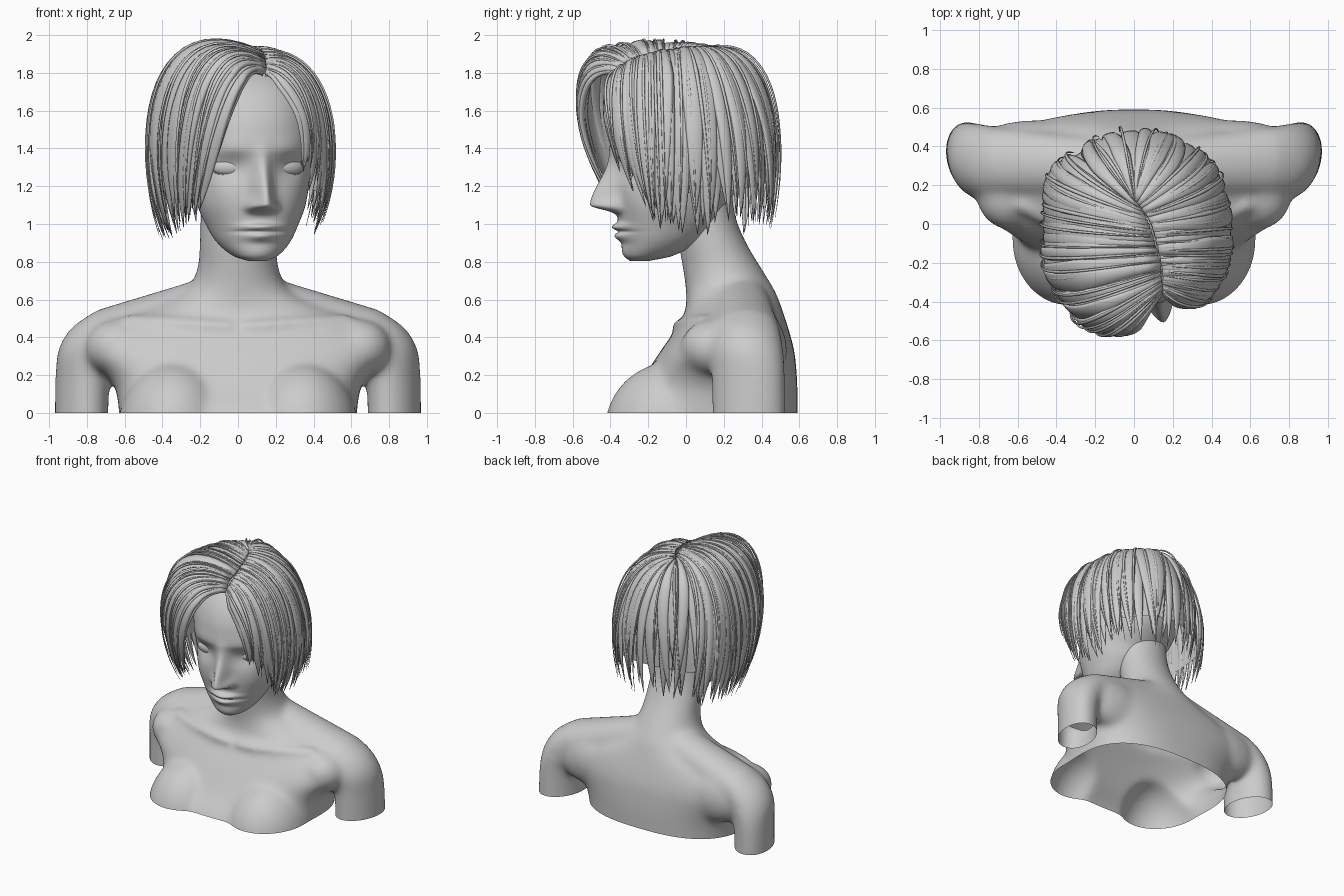
import bpy, bmesh, math, random
from mathutils import Vector, Matrix

if "Cube" in bpy.data.objects:
    bpy.data.objects.remove(bpy.data.objects["Cube"])

random.seed(4)
grey = bpy.data.materials.new("plain_grey")
grey.diffuse_color = (0.6, 0.6, 0.6, 1)
grey.use_nodes = True
grey.node_tree.nodes["Principled BSDF"].inputs["Base Color"].default_value = grey.diffuse_color


def interp(rows, k):
    """Smooth interpolation of table rows keyed by their first column."""
    i = 0
    while i < len(rows) - 2 and k > rows[i + 1][0]:
        i += 1
    a, b = rows[i], rows[i + 1]
    p, n = rows[max(i - 1, 0)], rows[min(i + 2, len(rows) - 1)]
    h = b[0] - a[0]
    s = min(max((k - a[0]) / h, 0), 1)
    out = []
    for j in range(1, len(a)):
        ma = (b[j] - p[j]) / (b[0] - p[0]) * h
        mb = (n[j] - a[j]) / (n[0] - a[0]) * h
        out.append((2*s**3 - 3*s*s + 1) * a[j] + (s**3 - 2*s*s + s) * ma
                   + (3*s*s - 2*s**3) * b[j] + (s**3 - s*s) * mb)
    return out


def ring(cx, cy, rx, ry, z, n=64, power=2.0, tilt=0.0):
    pts = []
    for i in range(n):
        a = 2 * math.pi * i / n
        c, s = math.cos(a), math.sin(a)
        x = rx * math.copysign(abs(c) ** (2 / power), c)
        y = ry * math.copysign(abs(s) ** (2 / power), s)
        pts.append(Vector((cx + x * math.cos(tilt) - y * math.sin(tilt),
                           cy + x * math.sin(tilt) + y * math.cos(tilt), z)))
    return pts


def loft(bm, rings, closed=True, caps=True):
    vs = [[bm.verts.new(p) for p in r] for r in rings]
    n = len(vs[0])
    for a, b in zip(vs, vs[1:]):
        for i in range(n if closed else n - 1):
            j = (i + 1) % n
            bm.faces.new((a[i], a[j], b[j], b[i]))
    if caps:
        bm.faces.new(vs[0][::-1])
        bm.faces.new(vs[-1])


def ball(bm, centre, radii):
    bmesh.ops.create_uvsphere(bm, u_segments=32, v_segments=20, radius=1,
                              matrix=Matrix.Translation(centre) @ Matrix.Diagonal((*radii, 1)))


def finish(bm, name):
    bmesh.ops.recalc_face_normals(bm, faces=bm.faces)
    for f in bm.faces:
        f.smooth = True
    me = bpy.data.meshes.new(name)
    bm.to_mesh(me)
    bm.free()
    me.materials.append(grey)
    ob = bpy.data.objects.new(name, me)
    bpy.context.collection.objects.link(ob)
    return ob


# Torso and neck: z, half width, front y, back y, squareness
TORSO = [(-.15, .62, -.42, .59, 2.6), (0, .63, -.365, .59, 2.6), (.13, .65, -.265, .59, 2.6),
         (.22, .71, -.205, .585, 2.6), (.32, .82, -.14, .575, 2.5), (.42, .79, -.07, .55, 2.5),
         (.5, .65, -.02, .525, 2.3), (.56, .47, 0, .505, 2.1), (.64, .29, 0, .475, 2),
         (.75, .22, -.015, .41, 2), (.9, .205, -.04, .32, 2), (1.05, .2, -.05, .26, 2), (1.25, .19, -.05, .24, 2)]
# Arm stump: z, centre x, centre y, radius x, radius y
ARM = [(-.15, .83, .335, .135, .2), (.2, .82, .33, .14, .2), (.33, .785, .32, .165, .2),
       (.43, .73, .32, .17, .18), (.5, .67, .32, .15, .15), (.56, .62, .32, .08, .08)]

bm = bmesh.new()
rings = []
for i in range(60):
    z = -.15 + 1.4 * i / 59
    w, f, b, sq = interp(TORSO, z)
    rings.append(ring(0, (f + b) / 2, w, (b - f) / 2, z, power=sq))
loft(bm, rings)
for s in (-1, 1):
    arm = []
    for i in range(30):
        z = -.15 + .71 * i / 29
        cx, cy, rx, ry = interp(ARM, z)
        arm.append(ring(s * cx, cy, rx, ry, z, tilt=-s * .3))
    loft(bm, arm)
    ball(bm, (s * .34, -.08, -.1), (.30, .355, .37))            # chest
    ball(bm, (s * .64, .14, .345), (.17, .17, .15))             # front of armpit
    ball(bm, (s * .52, .40, .33), (.30, .135, .2))              # shoulder blade
    for i in range(17):
        t = i / 16
        ball(bm, (s * (.14 + .56 * t), .29 + .03 * t, .60 - .17 * t), (.12, .15 + .03 * t, .125))  # shoulder slope
        ball(bm, (s * (.06 + .5 * t), -.035 + .13 * t * t, .46 + .035 * t), (.06, .045, .028))  # collarbone
body = finish(bm, "bust_body")
bpy.context.view_layer.objects.active = body
m = body.modifiers.new("merge", "REMESH")
m.mode, m.voxel_size, m.use_smooth_shade = "VOXEL", .014, True
m2 = body.modifiers.new("soften", "SMOOTH")
m2.factor, m2.iterations = .5, 50
for mod in ("merge", "soften"):
    bpy.ops.object.modifier_apply(modifier=mod)
bm = bmesh.new()
bm.from_mesh(body.data)
bmesh.ops.bisect_plane(bm, geom=bm.verts[:] + bm.edges[:] + bm.faces[:], plane_co=(0, 0, 0),
                       plane_no=(0, 0, 1), clear_inner=True)     # open lower edge
bm.to_mesh(body.data)
bm.free()
for p in body.data.polygons:
    p.use_smooth = True

# Head: z, half width, front y, back y
HEAD = [(.805, .05, -.30, -.20), (.83, .115, -.325, -.08), (.9, .19, -.34, .05),
        (1.0, .245, -.36, .15), (1.1, .285, -.37, .2), (1.25, .32, -.38, .33),
        (1.4, .345, -.395, .4), (1.55, .35, -.385, .42), (1.7, .32, -.31, .38),
        (1.8, .24, -.19, .28), (1.86, .1, -.03, .17)]
# Face relief: x, z, spread x, spread up, spread down, depth
RELIEF = [(0, 1.1, .036, .11, .022, .14), (0, 1.28, .03, .08, .08, .025),
          (.055, 1.09, .024, .03, .018, .045), (.165, 1.3, .07, .045, .05, -.035),
          (.15, 1.4, .09, .05, .03, .015), (0, .985, .065, .014, .018, .042),
          (0, .935, .058, .018, .018, .036), (0, .96, .08, .006, .006, -.02),
          (0, .85, .06, .04, .03, .012), (.19, 1.13, .07, .07, .07, .01)]


def relief(x, z):
    d = 0
    for bx, bz, sx, up, dn, depth in RELIEF:
        sz = up if z > bz else dn
        for s in ((1,) if bx == 0 else (1, -1)):
            d += depth * math.exp(-.5 * ((x - s * bx) / sx) ** 2 - .5 * ((z - bz) / sz) ** 2)
    return d


turn = Matrix.Translation((.035, .1, 0)) @ Matrix.Rotation(math.radians(11), 4, "Z") @ Matrix.Translation((0, -.1, 0))
bm = bmesh.new()
rings = []
for i in range(140):
    z = .805 + 1.055 * i / 139
    w, f, b = interp(HEAD, z)
    r = ring(0, (f + b) / 2, w, (b - f) / 2, z, n=140, power=2.1)
    for p in r:
        if p.y < (f + b) / 2:
            p.y -= relief(p.x, z)
    rings.append([turn @ p for p in r])
loft(bm, rings)
finish(bm, "head")

# Eyes with lids
for s, side in ((-1, "right"), (1, "left")):
    place = turn @ Matrix.Translation((s * .165, -.285, 1.3)) @ Matrix.Rotation(s * .35, 4, "Z")
    bm = bmesh.new()
    ball(bm, (0, 0, 0), (.085, .036, .044))
    bm.transform(place)
    finish(bm, side + "_eye")
    bm = bmesh.new()
    lid = []
    for i in range(33):
        a = 2 * math.pi * i / 32
        c = Vector((.088 * math.cos(a), -.015 + .02 * math.cos(a) ** 2, .038 * math.sin(a)))
        out = Vector((math.cos(a), 0, math.sin(a)))
        lid.append([place @ (c + .006 * (out * math.cos(q * math.pi / 3) + Vector((0, math.sin(q * math.pi / 3), 0))))
                    for q in range(6)])
    loft(bm, lid, caps=False)
    finish(bm, side + "_eyelids")

# Hair guides from left of the fringe, round the back, to the right of it:
# each is a Bezier of root, two handles and tip
GUIDES = [
    (0, .14, -.35, 1.81, -.02, -.62, 1.9, -.09, -.67, 1.53, -.2, -.38, 1.08),
    (1, .14, -.31, 1.87, -.25, -.60, 2.12, -.35, -.61, 1.5, -.3, -.30, 1.0),
    (2, .13, -.20, 1.9, -.48, -.30, 2.2, -.55, -.32, 1.4, -.37, -.15, .95),
    (3, .09, -.05, 1.93, -.48, 0, 2.14, -.55, .05, 1.4, -.42, .08, .96),
    (4, .04, .06, 1.93, -.4, .25, 2.04, -.47, .35, 1.45, -.36, .32, .98),
    (5, 0, .13, 1.93, 0, .47, 1.99, 0, .56, 1.5, 0, .47, 1.02),
    (6, .04, .08, 1.93, .36, .28, 1.97, .44, .40, 1.45, .33, .36, .98),
    (7, .09, 0, 1.93, .48, .05, 1.95, .59, .10, 1.4, .42, .10, .95),
    (8, .13, -.15, 1.91, .48, -.15, 1.94, .59, -.15, 1.4, .43, -.15, 1.0),
    (9, .15, -.27, 1.87, .4, -.31, 1.92, .54, -.33, 1.5, .43, -.19, 1.06),
    (10, .15, -.35, 1.81, .23, -.47, 1.82, .42, -.46, 1.62, .35, -.39, 1.32)]
CENTRE = Vector((.03, 0, 1.4))


def hair_point(u, t):
    g = interp(GUIDES, u)
    p = [Vector(g[i:i + 3]) for i in (0, 3, 6, 9)]
    q = 1 - t
    return p[0] * q**3 + p[1] * 3*q*q*t + p[2] * 3*q*t*t + p[3] * t**3


# Underlayer that closes the gaps between locks
bm = bmesh.new()
loft(bm, [[CENTRE + (hair_point(i / 10, .86 * j / 24) - CENTRE) * .93 for j in range(25)]
          for i in range(101)], closed=False, caps=False)
finish(bm, "hair_underlayer")


def lock(bm, u, width, thick, lift, length):
    n, drift, rings = 22, random.uniform(-.2, .2), []
    for k in range(n + 1):
        t = k / n
        ut = min(max(u + drift * t * t, 0), 10)
        p = hair_point(ut, t * length)
        tan = (hair_point(ut, t * length + .01) - hair_point(ut, t * length - .01)).normalized()
        out = p - CENTRE
        out = (out - tan * out.dot(tan)).normalized()
        side = tan.cross(out)
        p = p + out * lift * math.sin(math.pi * min(.1 + t, .75))
        w = width * min(1, .35 + 2 * t) * (1 - t ** 4) + .001
        h = thick * (1 - t ** 4) + .001
        rings.append([p + side * w * math.cos(a * math.pi / 4) + out * h * math.sin(a * math.pi / 4)
                      for a in range(8)])
    loft(bm, rings)


# Broad locks, then fine strands
for name, count, wide, thick, lift in (("hair_locks", 84, (.035, .065), .016, (-.045, -.012)),
                                       ("hair_strands", 44, (.005, .01), .005, (-.005, .014))):
    bm = bmesh.new()
    for i in range(count):
        u = 10 * (i + random.uniform(.2, .8)) / count
        lock(bm, u, random.uniform(*wide), thick, random.uniform(*lift), random.uniform(.92, 1.03))
    finish(bm, name)
